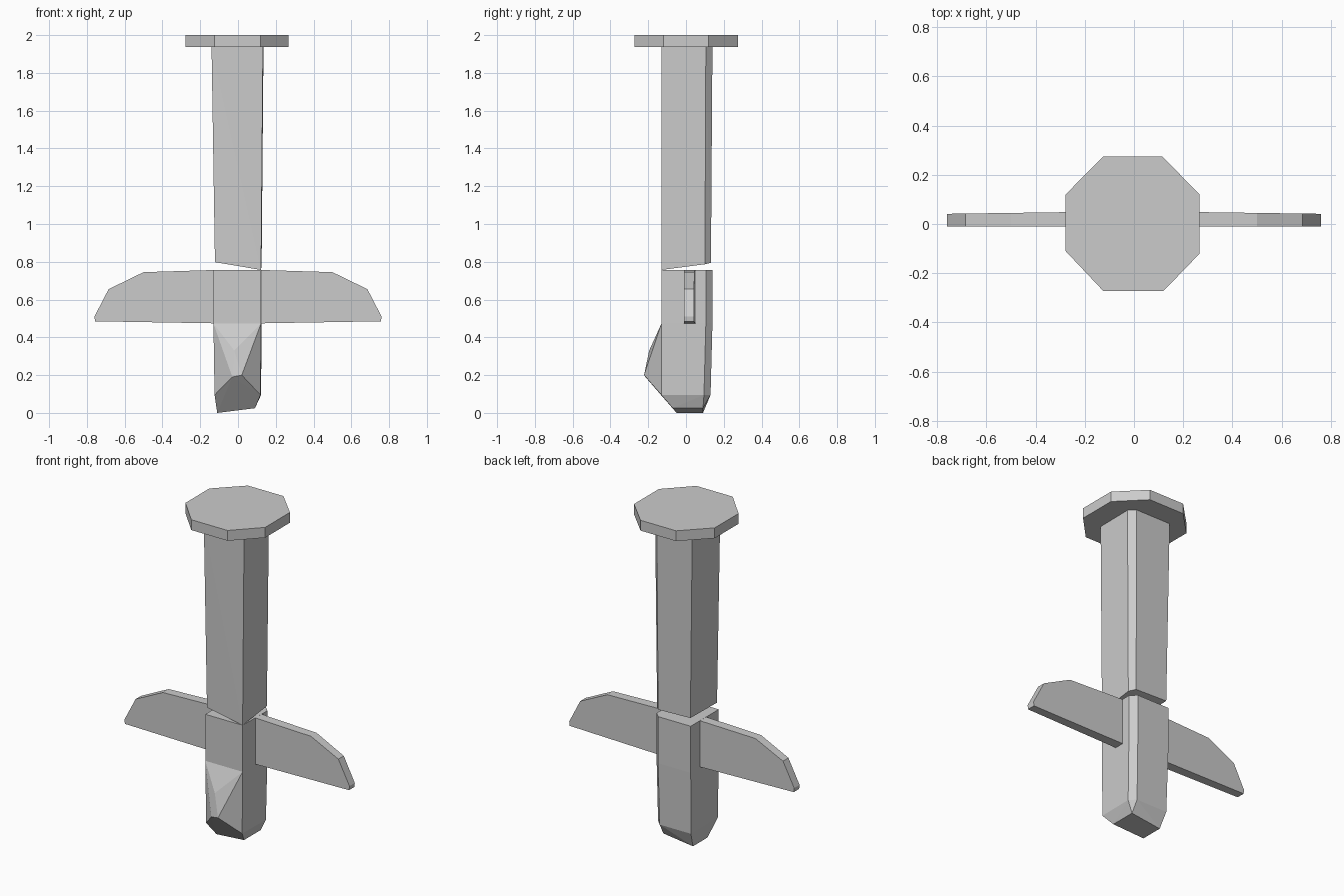
import bpy, bmesh

if "Cube" in bpy.data.objects:
    bpy.data.objects.remove(bpy.data.objects["Cube"])


def hull(name, points):
    """Make a flat-faced convex solid around a few corner points."""
    bm = bmesh.new()
    for p in points:
        bm.verts.new(p)
    res = bmesh.ops.convex_hull(bm, input=bm.verts[:])
    unused = [v for v in bm.verts if not v.link_faces]
    bmesh.ops.delete(bm, geom=unused, context='VERTS')
    bmesh.ops.dissolve_limit(bm, angle_limit=0.01, verts=bm.verts[:], edges=bm.edges[:])
    bmesh.ops.recalc_face_normals(bm, faces=bm.faces[:])
    mesh = bpy.data.meshes.new(name)
    bm.to_mesh(mesh)
    bm.free()
    obj = bpy.data.objects.new(name, mesh)
    bpy.context.collection.objects.link(obj)
    return obj


def section(z, xl=-0.13, xr=0.125, yf=-0.13, yb=0.14, cut=0.035):
    """Square section with the back right corner chamfered."""
    return [(xl, yf, z), (xr - 0.003, yf, z), (xr, yb - cut, z),
            (xr - cut, yb, z), (xl, yb, z)]


# Octagonal cap
octagon = [(-0.125, -0.272), (0.12, -0.272), (0.267, -0.12), (0.267, 0.12),
           (0.115, 0.274), (-0.125, 0.274), (-0.278, 0.12), (-0.278, -0.11)]
hull("top_cap", [(x, y, z) for x, y in octagon for z in (1.937, 2.0)])

# Upper shaft, ending in a slanted cut above the middle block
foot = [(-0.122, -0.125, 0.798), (0.122, -0.13, 0.757), (0.125, 0.10, 0.787),
        (0.095, 0.132, 0.795), (-0.122, 0.132, 0.802)]
hull("upper_shaft", section(1.937, xl=-0.14, xr=0.135) + foot)

# Middle block
hull("middle_block", section(0.473) + section(0.757))

# Wings
outline = [(0.11, 0.757), (0.50, 0.745), (0.685, 0.655), (0.76, 0.51),
           (0.757, 0.485), (0.11, 0.474)]
wing = hull("wings", [(x, -0.01, z) for x, z in outline]
            + [(x, 0.052 - 0.014 * x, z) for x, z in outline])
mirror = wing.modifiers.new("mirror", 'MIRROR')
mirror.use_axis[0] = True

# Lower body with a faceted bulge at the front
base = [(-0.11, -0.05, 0.0), (0.09, -0.07, 0.025),
        (0.09, 0.09, 0.025), (-0.11, 0.09, 0.0)]
nose = [(-0.03, -0.215, 0.19), (0.02, -0.222, 0.20), (-0.02, -0.195, 0.33)]
hull("lower_body", section(0.473) + section(0.095, xl=-0.124, xr=0.122, yb=0.13)
     + base + nose)
